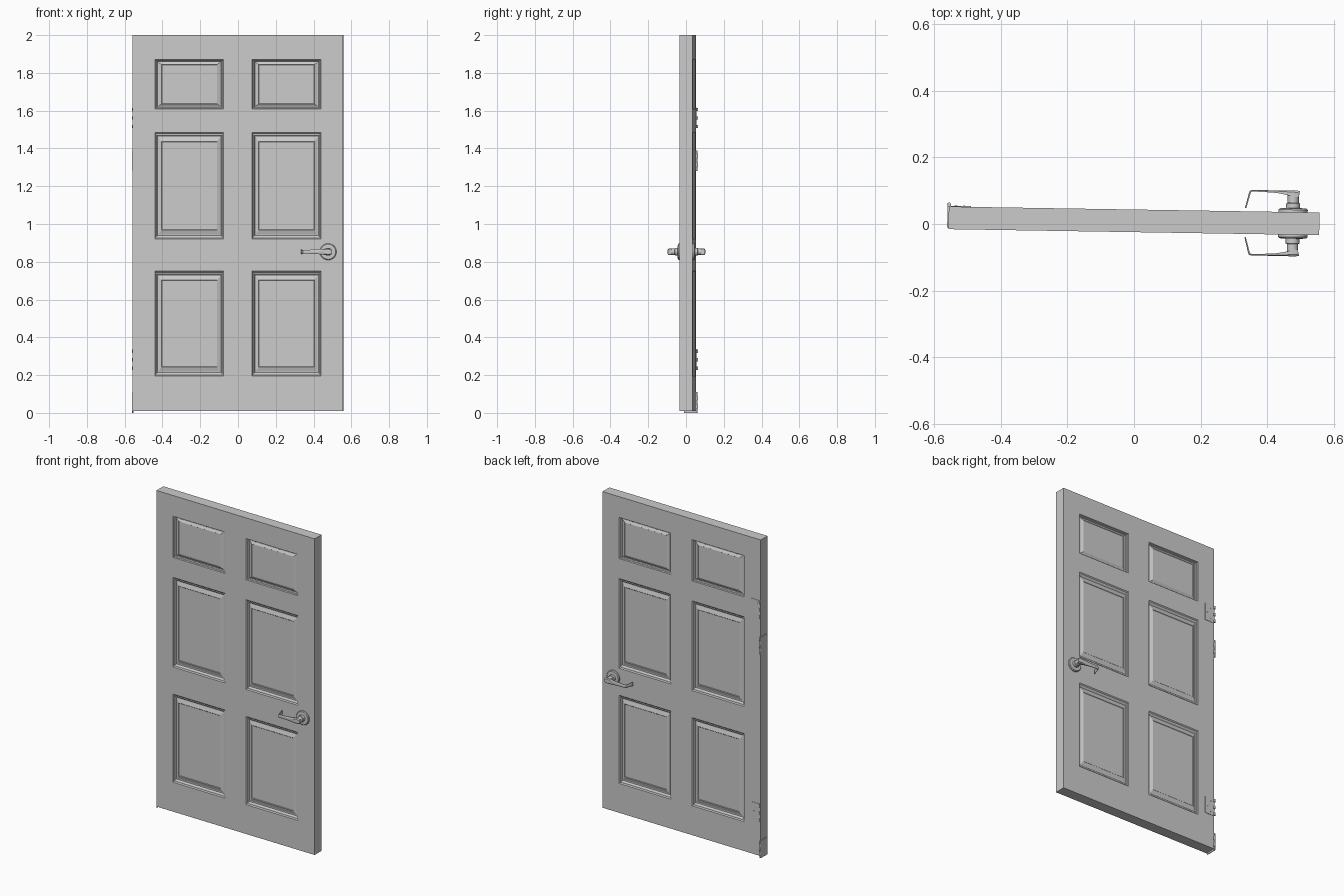
import bpy, bmesh, math
from mathutils import Matrix, Vector

if "Cube" in bpy.data.objects:
    bpy.data.objects.remove(bpy.data.objects["Cube"])

HT = 0.034                                   # half thickness of the slab
W = 0.5575                                   # half width of the slab
PLACE = Matrix.Translation((0, 0.0095, 0)) @ Matrix.Rotation(-0.0161, 4, 'Z')


def finish(bm, name, smooth=False):
    bmesh.ops.remove_doubles(bm, verts=bm.verts, dist=1e-5)
    bmesh.ops.recalc_face_normals(bm, faces=bm.faces)
    bm.transform(PLACE)
    me = bpy.data.meshes.new(name)
    bm.to_mesh(me)
    bm.free()
    ob = bpy.data.objects.new(name, me)
    bpy.context.collection.objects.link(ob)
    if smooth:
        bpy.ops.object.select_all(action='DESELECT')
        bpy.context.view_layer.objects.active = ob
        ob.select_set(True)
        bpy.ops.object.shade_smooth_by_angle(angle=math.radians(35))
    return ob


def quad(bm, pts):
    bm.faces.new([bm.verts.new(p) for p in pts])


def box(bm, lo, hi):
    lo, hi = Vector(lo), Vector(hi)
    m = Matrix.Translation((lo + hi) / 2) @ Matrix.Diagonal((*(hi - lo), 1))
    bmesh.ops.create_cube(bm, size=1, matrix=m)


def lathe(bm, cx, cz, profile, side, n=32):
    # profile of (radius, y) turned around a y axis
    rings = []
    for r, y in profile:
        rings.append([bm.verts.new((cx + r * math.cos(2 * math.pi * i / n), side * y,
                                    cz + r * math.sin(2 * math.pi * i / n))) for i in range(n)])
    for a, b in zip(rings, rings[1:]):
        for i in range(n):
            j = (i + 1) % n
            bm.faces.new((a[i], a[j], b[j], b[i]))
    bm.faces.new(rings[0])
    bm.faces.new(rings[-1])


# door slab with six moulded raised panels on both faces
XS = [-W, -0.44, -0.075, 0.075, 0.44, W]
ZS = [0.01, 0.195, 0.75, 0.92, 1.485, 1.61, 1.87, 2.0]
MOULD = [(0, 0), (0.12, 0.006), (0.25, 0.007), (0.38, 0.013), (0.5, 0.013), (0.95, 0.006), (1, 0.008)]
bm = bmesh.new()
for side in (-1, 1):
    for i in range(len(XS) - 1):
        for k in range(len(ZS) - 1):
            x0, x1, z0, z1 = XS[i], XS[i + 1], ZS[k], ZS[k + 1]
            rings = [[(x0, side * HT, z0), (x1, side * HT, z0), (x1, side * HT, z1), (x0, side * HT, z1)]]
            if i in (1, 3) and k in (1, 3, 5):
                dx, dz = (0.037, 0.027) if k == 5 else (0.037, 0.05)
                rings = []
                for t, d in MOULD:
                    a, b, y = dx * t, dz * t, side * (HT - d)
                    rings.append([(x0 + a, y, z0 + b), (x1 - a, y, z0 + b),
                                  (x1 - a, y, z1 - b), (x0 + a, y, z1 - b)])
                for p, q in zip(rings, rings[1:]):
                    for c in range(4):
                        e = (c + 1) % 4
                        quad(bm, (p[c], p[e], q[e], q[c]))
            quad(bm, rings[-1])
for a, b in zip(XS, XS[1:]):
    for z in (ZS[0], ZS[-1]):
        quad(bm, ((a, -HT, z), (b, -HT, z), (b, HT, z), (a, HT, z)))
for a, b in zip(ZS, ZS[1:]):
    for x in (-W, W):
        quad(bm, ((x, -HT, a), (x, -HT, b), (x, HT, b), (x, HT, a)))
finish(bm, "door_slab")

# lever handles: rose, neck and bent lever on each face
HX, HZ = 0.478, 0.853
LEVER = [  # x, y, half height, thickness direction x, y
    (0.496, 0.088, 0.014, 0.002, 0.010), (0.485, 0.089, 0.017, 0, 0.010),
    (0.46, 0.092, 0.016, 0, 0.007), (0.43, 0.0945, 0.013, 0, 0.004),
    (0.40, 0.0955, 0.011, 0, 0.003), (0.356, 0.0965, 0.010, 0, 0.0025),
    (0.349, 0.094, 0.010, -0.002, 0.002), (0.346, 0.086, 0.010, -0.0025, 0.0005),
    (0.335, 0.044, 0.011, -0.002, 0.0005)]
for side, label in ((-1, "front"), (1, "back")):
    bm = bmesh.new()
    lathe(bm, HX, HZ, [(0.044, HT - 0.002), (0.044, HT + 0.007), (0.040, HT + 0.011), (0.027, HT + 0.012)], side)
    finish(bm, label + "_handle_rose", True)
    bm = bmesh.new()
    lathe(bm, HX, HZ, [(0.021, HT + 0.008), (0.021, 0.060), (0.017, 0.062), (0.017, 0.094), (0.014, 0.098)], side)
    finish(bm, label + "_handle_neck", True)
    bm = bmesh.new()
    secs = []
    for x, y, h, tx, ty in LEVER:
        secs.append([bm.verts.new((x + s * tx, side * (y + s * ty), HZ + v * h))
                     for s, v in ((-1, -1), (-1, 1), (0.4, 1), (1, 0.7), (1, -0.7), (0.4, -1))])
    for a, b in zip(secs, secs[1:]):
        for c in range(6):
            e = (c + 1) % 6
            bm.faces.new((a[c], a[e], b[e], b[c]))
    bm.faces.new(secs[0])
    bm.faces.new(secs[-1])
    # keep the outer skin within the reach of the neck
    for v in bm.verts:
        v.co.y = max(-0.099, min(0.099, v.co.y))
    finish(bm, label + "_handle_lever", True)

# hinges: a leaf on the back face and a matching leaf dropped onto the edge
KX, KY, KR = -W + 0.001, HT + 0.006, 0.006


def knuckle(bm, z0, z1):
    bmesh.ops.create_cone(bm, cap_ends=True, segments=16, radius1=KR, radius2=KR, depth=z1 - z0,
                          matrix=Matrix.Translation((KX, KY, (z0 + z1) / 2)))


for label, base in (("lower", 0.0), ("upper", 1.28)):
    bm = bmesh.new()
    z = base + 0.227
    box(bm, (-W, HT - 0.001, z), (-W + 0.067, HT + 0.002, z + 0.11))
    for k in range(3):
        knuckle(bm, z + 0.045 * k + 0.001, z + 0.045 * k + 0.018)
    finish(bm, label + "_hinge_face_leaf", True)
    bm = bmesh.new()
    for k, sx in enumerate((0.022, 0.048, 0.022)):
        lathe(bm, -W + sx, z + 0.02 + 0.035 * k, [(0.005, HT), (0.005, HT + 0.0025), (0.003, HT + 0.0032)], 1, 12)
    finish(bm, label + "_hinge_screws", True)
    bm = bmesh.new()
    box(bm, (-W - 0.004, -HT + 0.005, base), (-W + 0.001, HT + 0.006, base + 0.11))
    for k in range(2):
        knuckle(bm, base + 0.022 + 0.045 * k, base + 0.045 + 0.045 * k)
    finish(bm, label + "_hinge_edge_leaf", True)
    bm = bmesh.new()
    bmesh.ops.create_cone(bm, cap_ends=True, segments=12, radius1=0.003, radius2=0.003, depth=0.11,
                          matrix=Matrix.Translation((KX, KY, base + 0.055)))
    finish(bm, label + "_hinge_pin", True)
